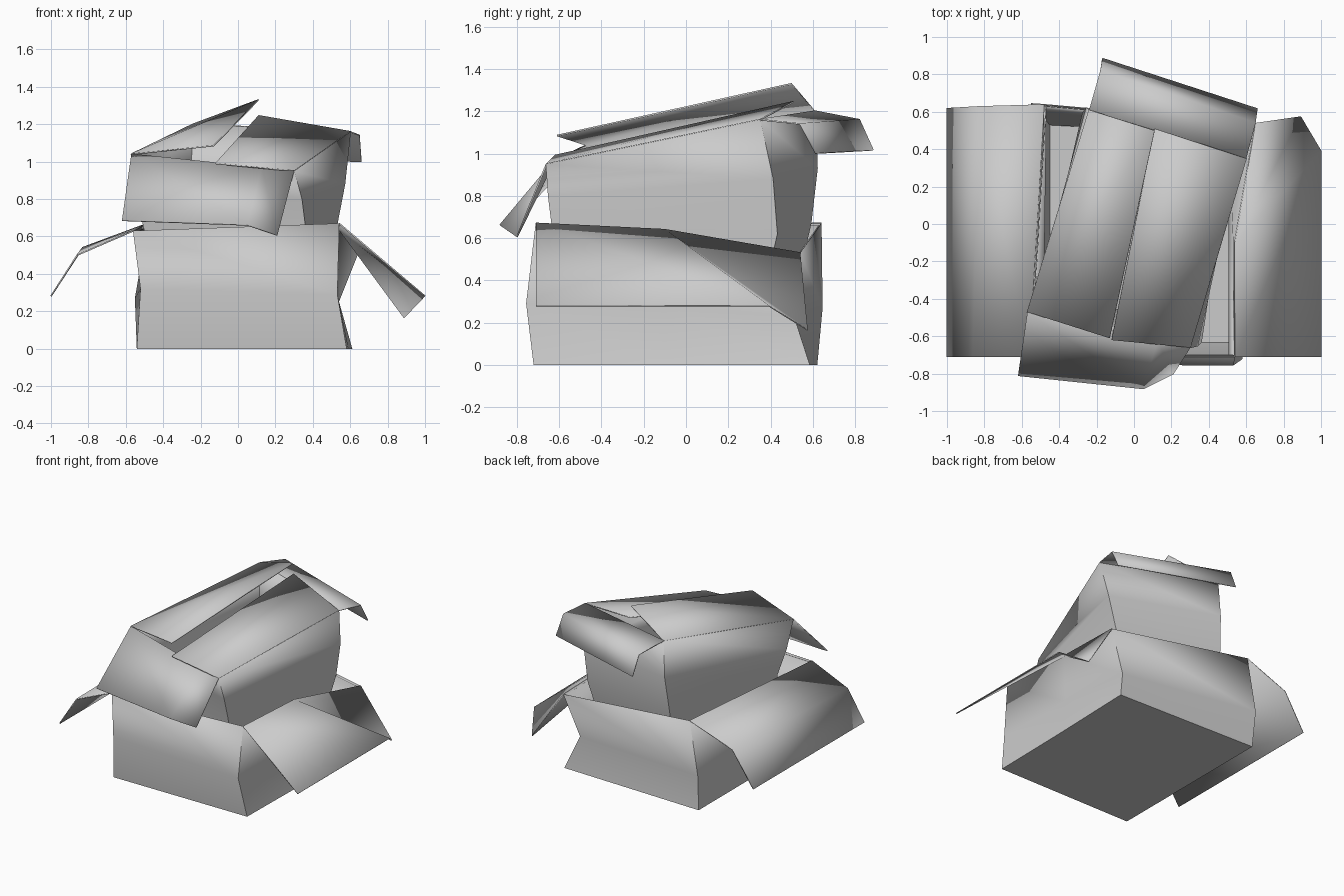
import bpy
import bmesh
from mathutils import Vector

default_cube = bpy.data.objects.get("Cube")
if default_cube:
    bpy.data.objects.remove(default_cube, do_unlink=True)

cardboard = bpy.data.materials.new("plain_grey_card")
cardboard.use_nodes = True
grey = (0.6, 0.6, 0.6, 1.0)
cardboard.diffuse_color = grey
shader = next(n for n in cardboard.node_tree.nodes if n.type == "BSDF_PRINCIPLED")
shader.inputs["Base Color"].default_value = grey
shader.inputs["Roughness"].default_value = 0.9


def sheet(name, rows, closed=False, capped=False, thickness=0.008):
    """Card skin through rows of points, optionally a closed tube with a base."""
    mesh = bpy.data.meshes.new(name)
    bm = bmesh.new()
    grid = [[bm.verts.new(point) for point in row] for row in rows]
    count = len(rows[0])
    for upper, lower in zip(grid, grid[1:]):
        for i in range(count if closed else count - 1):
            j = (i + 1) % count
            bm.faces.new((upper[i], lower[i], lower[j], upper[j]))
    if capped:
        bm.faces.new(grid[-1])
    bmesh.ops.recalc_face_normals(bm, faces=bm.faces)
    bm.to_mesh(mesh)
    bm.free()
    mesh.materials.append(cardboard)
    obj = bpy.data.objects.new(name, mesh)
    bpy.context.collection.objects.link(obj)
    bpy.ops.object.select_all(action="DESELECT")
    obj.select_set(True)
    bpy.context.view_layer.objects.active = obj
    bpy.ops.object.shade_smooth_by_angle(angle=0.6)
    solid = obj.modifiers.new("card_thickness", "SOLIDIFY")
    solid.thickness = thickness
    solid.offset = 0
    return obj


def inset(row, factor, lift=0.0):
    """Shrink a row of points toward its middle and raise it."""
    middle = sum((Vector(p) for p in row), Vector()) / len(row)
    result = []
    for p in row:
        q = middle + (Vector(p) - middle) * factor
        q.z = p[2] + lift
        result.append(q)
    return result


# Lower box: rows run front right, front left, side middle, back left, back right
lower_top = [(-.56, -.71, .63), (.54, -.71, .67), (.54, -.1, .64),
             (.65, .54, .53), (-.48, .64, .67)]
lower_waist = [(-.52, -.75, .32), (.53, -.755, .29), (.53, -.1, .28),
               (.53, .51, .23), (-.55, .645, .27)]
lower_base = [(-.54, -.72, 0), (.58, -.72, 0), (.59, -.1, 0),
              (.61, .585, 0), (-.54, .62, 0)]
sheet("lower_box_walls", [lower_top, lower_waist, lower_base],
      closed=True, capped=True, thickness=0.004)

# Folded-in liner inside the lower box
sheet("lower_box_liner", [inset(lower_top, 0.985, -.01), inset(lower_waist, 0.95),
                          inset(lower_base, 0.87, .02)], closed=True, capped=True)

# Lower side flaps hanging outward
right_corner, back_corner = lower_top[0], lower_top[4]
sheet("lower_right_flap", [
    [right_corner, back_corner],
    [(-.86, -.71, .50), (-.83, .63, .54)],
    [(-1, -.71, .28), (-1, .62, .28)]])
sheet("lower_left_flap", [
    lower_top[1:4],
    [(1, -.71, .28), (1, .39, .28), (.89, .575, .165)]])

# Upper box: turned and tilted, resting inside the lower one
upper_top = [(-.57, -.47, 1.04), (.30, -.66, .95), (.60, .35, 1.16), (-.24, .61, 1.2)]
upper_waist = [(-.54, -.43, .82), (.34, -.65, .80), (.57, .41, .88), (-.255, .62, .93)]
upper_low = [(-.50, -.38, .64), (.36, -.63, .64), (.52, .43, .62), (-.275, .59, .67)]
upper_base = [(-.46, -.36, .3), (.36, -.58, .2), (.48, .38, .4), (-.27, .54, .45)]
sheet("upper_box_walls", [upper_top, upper_waist, upper_low, upper_base],
      closed=True, capped=True)

front_right, front_left, back_left, back_right = upper_top

# Upper front flap with a bent corner
hinge_middle = Vector(front_right).lerp(Vector(front_left), 0.8)
sheet("upper_front_flap", [
    [front_right, hinge_middle, front_left],
    [(-.62, -.81, .685), (.05, -.88, .66), (.21, -.80, .605)]])

# Upper back flap curling down
sheet("upper_back_flap", [
    [back_left, back_right],
    [(.65, .54, 1.14), (-.18, .82, 1.16)],
    [(.66, .615, 1.0), (-.17, .885, 1.015)]])

# Upper side flaps, half closed over the opening
sheet("upper_right_flap", [
    [front_right, back_right], [(-.13, -.61, 1.085), (.11, .50, 1.33)]])
sheet("upper_left_flap", [
    [front_left, back_left], [(-.12, -.62, .99), (.11, .51, 1.245)]])
